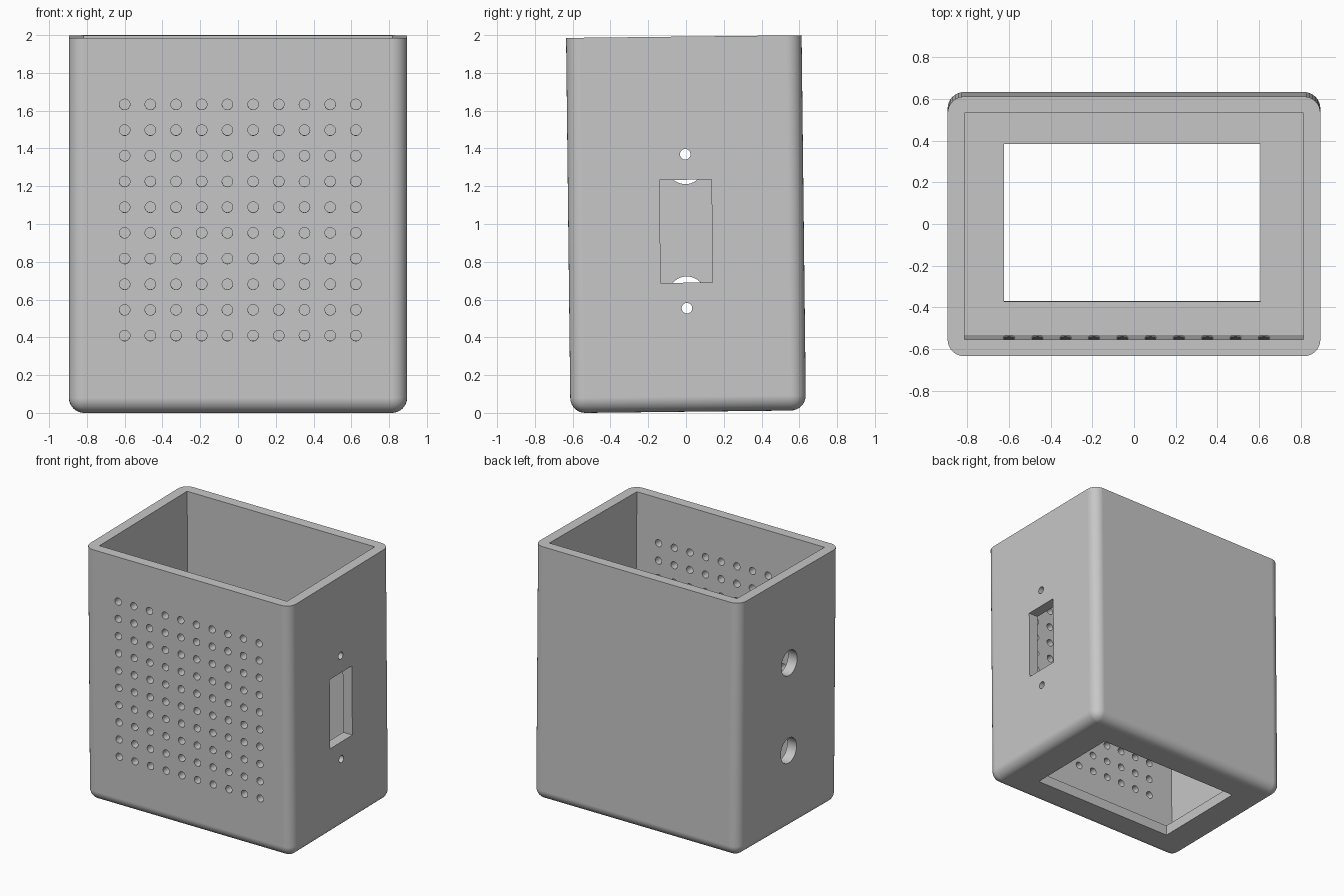
import bpy, bmesh, math
from mathutils import Matrix, Vector

if "Cube" in bpy.data.objects:
    bpy.data.objects.remove(bpy.data.objects["Cube"])

W, D, H = 1.79, 1.247, 1.986      # outer size
WALL, ROUND = 0.08, 0.08
TILT = 0.0115                     # whole case leans slightly about x

grey = bpy.data.materials.new("light grey plastic")
grey.diffuse_color = (0.57, 0.57, 0.57, 1)
grey.use_nodes = True
grey.node_tree.nodes["Principled BSDF"].inputs["Base Color"].default_value = grey.diffuse_color


def make(name, bm):
    bmesh.ops.recalc_face_normals(bm, faces=bm.faces)
    mesh = bpy.data.meshes.new(name)
    bm.to_mesh(mesh)
    bm.free()
    mesh.materials.append(grey)
    ob = bpy.data.objects.new(name, mesh)
    bpy.context.collection.objects.link(ob)
    return ob


def box(bm, lo, hi):
    lo, hi = Vector(lo), Vector(hi)
    m = Matrix.Translation((lo + hi) / 2) @ Matrix.Diagonal((*(hi - lo), 1))
    return bmesh.ops.create_cube(bm, size=1, matrix=m)


def rod(bm, centre, radius, axis, sides, length=0.25):
    rot = Matrix.Rotation(math.pi / 2, 4, 'Y' if axis == 'x' else 'X')
    bmesh.ops.create_cone(bm, cap_ends=True, segments=sides, radius1=radius,
                          radius2=radius, depth=length,
                          matrix=Matrix.Translation(centre) @ rot)


# Outer shell, centred on the origin: all edges rounded except the top rim
bm = bmesh.new()
box(bm, (-W / 2, -D / 2, -H / 2), (W / 2, D / 2, H / 2))
edges = [e for e in bm.edges if not all(v.co.z > 0 for v in e.verts)]
bmesh.ops.bevel(bm, geom=edges, offset=ROUND, segments=8, profile=0.5,
                affect='EDGES', clamp_overlap=True)
case = make("case", bm)

# Inner cavity, open at the top
bm = bmesh.new()
box(bm, (-W / 2 + WALL, -D / 2 + WALL, -H / 2 + WALL),
    (W / 2 - WALL, D / 2 - WALL, H / 2 + 0.2))
cavity = make("cavity_cutter", bm)

# Openings in the walls and the floor
bm = bmesh.new()
for i in range(10):               # front grille
    for j in range(10):
        rod(bm, (0.012 + (i - 4.5) * 0.136, -D / 2,
                 0.029 + (j - 4.5) * 0.136), 0.028, 'y', 24)
box(bm, (0.75, -0.1375, -0.31), (1.0, 0.1375, 0.235))     # connector slot
for z in (-0.445, 0.37):                                  # screw holes
    rod(bm, (W / 2, 0, z), 0.028, 'x', 24)
for z in (-0.375, 0.31):                                  # cable holes
    rod(bm, (-W / 2, 0, z), 0.098, 'x', 40)
box(bm, (-0.625, -0.382, -H / 2 - 0.1), (0.608, 0.374, -H / 2 + 0.2))
openings = make("openings_cutter", bm)

# Cut the case
bpy.context.view_layer.objects.active = case
case.select_set(True)
for cutter in (cavity, openings):
    mod = case.modifiers.new("cut", 'BOOLEAN')
    mod.operation, mod.solver, mod.object = 'DIFFERENCE', 'EXACT', cutter
    bpy.ops.object.modifier_apply(modifier=mod.name)
    bpy.data.objects.remove(cutter)

# Lean the case and stand it on the ground
case.data.transform(Matrix.Rotation(TILT, 4, 'X'))
lowest = min(v.co.z for v in case.data.vertices)
case.data.transform(Matrix.Translation((0, 0, -lowest)))

# Smooth the roundings and keep the flat walls flat
bpy.ops.object.shade_smooth_by_angle(angle=math.radians(30))
flat = case.modifiers.new("flat_walls", 'WEIGHTED_NORMAL')
flat.keep_sharp = True
